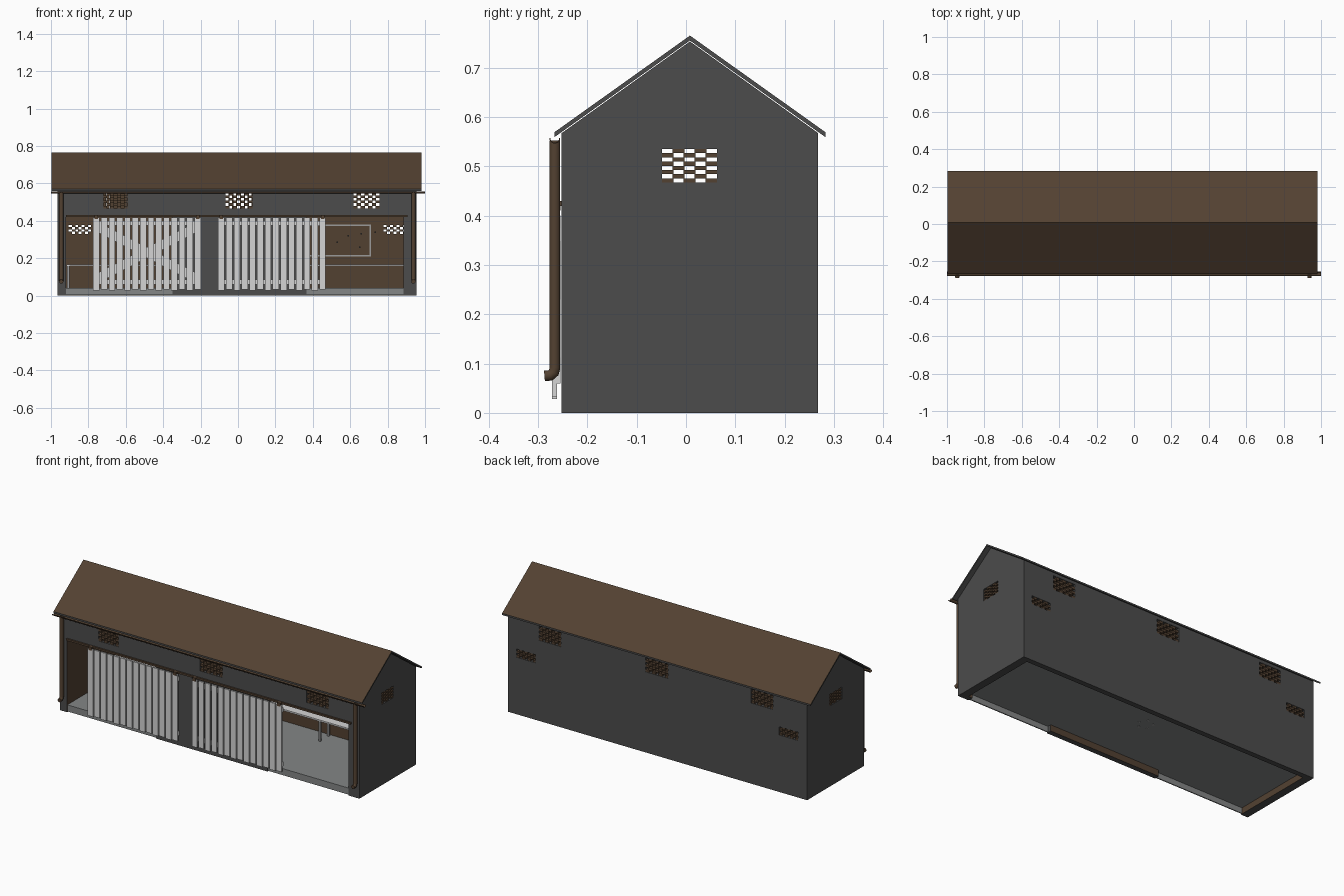
import bpy, bmesh, math
from mathutils import Matrix, Vector

if "Cube" in bpy.data.objects:
    bpy.data.objects.remove(bpy.data.objects["Cube"])

def mat(name, r, g, b):
    m = bpy.data.materials.new(name)
    m.diffuse_color = (r, g, b, 1)
    m.use_nodes = True
    m.node_tree.nodes["Principled BSDF"].inputs["Base Color"].default_value = m.diffuse_color
    return m

GREY = mat("dark grey", 0.072, 0.072, 0.072)
BROWN = mat("brown", 0.086, 0.053, 0.031)
WHITE = mat("pale paint", 0.66, 0.66, 0.66)
CONCRETE = mat("concrete", 0.23, 0.24, 0.24)
STEEL = mat("steel grey", 0.33, 0.33, 0.33)

def finish(name, bm, *mats):
    bmesh.ops.recalc_face_normals(bm, faces=bm.faces)
    me = bpy.data.meshes.new(name)
    bm.to_mesh(me)
    bm.free()
    for m in mats:
        me.materials.append(m)
    ob = bpy.data.objects.new(name, me)
    bpy.context.collection.objects.link(ob)
    return ob

def add_box(bm, x0, x1, y0, y1, z0, z1):
    m = Matrix.Translation(((x0+x1)/2, (y0+y1)/2, (z0+z1)/2)) @ Matrix.Diagonal((x1-x0, y1-y0, z1-z0, 1))
    bmesh.ops.create_cube(bm, size=1, matrix=m)

def boxes(name, material, items):
    bm = bmesh.new()
    for b in items:
        add_box(bm, *b)
    return finish(name, bm, material)

def tube(name, pts, r, material):
    cu = bpy.data.curves.new(name, 'CURVE')
    cu.dimensions = '3D'
    cu.bevel_depth, cu.bevel_resolution, cu.use_fill_caps = r, 3, True
    s = cu.splines.new('POLY')
    s.points.add(len(pts) - 1)
    for p, c in zip(s.points, pts):
        p.co = (*c, 1)
    cu.materials.append(material)
    ob = bpy.data.objects.new(name, cu)
    bpy.context.collection.objects.link(ob)
    return ob

def wall(name, along_x, u0, u1, z1, d_out, d_in, holes, top=None, cuts=()):
    """Wall with rectangular holes (u0, u1, z0, z1); inner face is lined brown."""
    us = sorted({u0, u1, *cuts, *[h[0] for h in holes], *[h[1] for h in holes]})
    zs = sorted({0.0, z1, *[h[2] for h in holes], *[h[3] for h in holes]})
    bm = bmesh.new()
    cache = {}
    def v(i, j, s):
        if (i, j, s) not in cache:
            z = top(us[i]) if top and j == len(zs) - 1 else zs[j]
            d = (d_out, d_in)[s]
            cache[i, j, s] = bm.verts.new((us[i], d, z) if along_x else (d, us[i], z))
        return cache[i, j, s]
    def solid(i, j):
        if not (0 <= i < len(us) - 1 and 0 <= j < len(zs) - 1):
            return False
        u, z = (us[i] + us[i+1]) / 2, (zs[j] + zs[j+1]) / 2
        return not any(h[0] < u < h[1] and h[2] < z < h[3] for h in holes)
    for i in range(len(us) - 1):
        for j in range(len(zs) - 1):
            if not solid(i, j):
                continue
            c = [(i, j), (i+1, j), (i+1, j+1), (i, j+1)]
            for s in (0, 1):
                bm.faces.new([v(*p, s) for p in c]).material_index = s
            for k, (di, dj) in enumerate(((0, -1), (1, 0), (0, 1), (-1, 0))):
                if not solid(i + di, j + dj):
                    a, b = c[k], c[(k+1) % 4]
                    bm.faces.new([v(*a, 0), v(*b, 0), v(*b, 1), v(*a, 1)])
    return finish(name, bm, GREY, BROWN)

def vent(name, along_x, hole, d0, d1, cols, rows):
    """Chequered hit-and-miss brickwork filling a hole."""
    a, b, z0, z1 = hole
    du, dz = (b - a) / cols, (z1 - z0) / rows
    items = []
    for i in range(cols):
        for j in range(rows):
            if (i + j) % 2 == 0:
                u, z = a + i*du, z0 + j*dz
                ends = (u - du*0.04, u + du*1.04)
                dep = (d0, d1)
                items.append((*(ends + dep if along_x else dep + ends), z, z + dz))
    boxes(name, BROWN, items)

# walls
L, R, F, B, T = -0.965, 0.955, -0.252, 0.268, 0.045
APEX = 0.008
HV = (0.467, 0.548)
front_vents = [(-0.72, -0.59, *HV), (-0.067, 0.078, *HV), (0.617, 0.757, *HV)]
back_vents = [(-0.747, -0.606, *HV), (-0.072, 0.073, *HV), (0.615, 0.757, *HV)]
low_vents = [(-0.905, -0.785, 0.33, 0.378), (0.778, 0.9, 0.33, 0.378)]
gable_vent = (-0.049, 0.063, 0.467, 0.535)
openings = [(L+T, -0.35, 0.0, 0.425), (0.366, 0.885, 0.0, 0.425)]
wall("front_wall", True, L+T, R-T, 0.567, F, F+0.03, front_vents + openings)
wall("back_wall", True, L+T, R-T, 0.567, B, B-0.03, back_vents + low_vents)
slope = lambda y: 0.753 - 0.714 * abs(y - APEX)
for name, d0, d1 in (("left_gable", L, L+T), ("right_gable", R, R-T)):
    wall(name, False, F, B, 0.75, d0, d1, [gable_vent], slope, (APEX,))
    vent(name + "_vent", False, gable_vent, min(d0, d1) + .002, max(d0, d1) - .002, 5, 8)
for h in front_vents:
    vent("front_vent", True, h, F+.002, F+.028, 7, 6)
for h in back_vents:
    vent("back_vent", True, h, B-.028, B-.002, 7, 6)
for h in low_vents:
    vent("low_back_vent", True, h, B-.028, B-.002, 7, 4)

# roof: brown covering on top, grey verges and underside
bm = bmesh.new()
prof = [(-0.267, 0.569), (APEX, 0.765), (0.283, 0.569), (0.283, 0.559), (APEX, 0.755), (-0.267, 0.559)]
ra, rb = [[bm.verts.new((x, *p)) for p in prof] for x in (-0.997, 0.982)]
for i in range(6):
    k = (i + 1) % 6
    bm.faces.new([ra[i], ra[k], rb[k], rb[i]])
for r in (ra, rb):
    bm.faces.new([r[0], r[1], r[4], r[5]])
    bm.faces.new([r[1], r[2], r[3], r[4]])
bmesh.ops.recalc_face_normals(bm, faces=bm.faces)
for f in bm.faces:
    f.material_index = 1 if f.normal.z > 0.3 else 0
finish("roof", bm, GREY, BROWN)

# half-round gutter
bm = bmesh.new()
arc = [(math.pi + math.pi * i / 8) for i in range(9)]
ring = [(0.011*math.cos(a), 0.011*math.sin(a)) for a in arc]
ring += [(0.009*math.cos(a), 0.009*math.sin(a)) for a in reversed(arc)]
ga, gb = [[bm.verts.new((x, -0.266 + y, 0.557 + z)) for y, z in ring] for x in (-1.0, 1.0)]
n = len(ring)
for i in range(n):
    k = (i + 1) % n
    bm.faces.new([ga[i], ga[k], gb[k], gb[i]])
for g in (ga, gb):
    for i in range(8):
        bm.faces.new([g[i], g[i+1], g[n-2-i], g[n-1-i]])
finish("gutter", bm, BROWN)

# downpipes with a kicked-out shoe
for x in (-0.945, 0.938):
    tube("downpipe", [(x, -0.266, 0.552), (x, -0.266, 0.092), (x, -0.268, 0.082),
                      (x, -0.275, 0.076), (x, -0.287, 0.075)], 0.0115, BROWN)

# floor slab with threshold faces in the two openings
boxes("floor", CONCRETE, [(L+T, R-T, F+.004, B-.03, 0.036, 0.042)] +
      [(o[0], o[1], F+.002, F+.008, 0.004, 0.042) for o in openings])

# sliding door rail
boxes("door_rail", BROWN, [(-0.92, 0.905, -0.262, F, 0.42, 0.43)])

# slatted sliding doors
for name, x0 in (("left_door", -0.778), ("right_door", -0.11)):
    step, x1 = 0.583 / 14, x0 + 0.583
    bm = bmesh.new()
    for i in range(14):
        a = x0 + i * step + 0.004
        add_box(bm, a, a + step - 0.008, -0.272, -0.262, 0.028 + 0.004*(i % 2), 0.418)
    for z in (0.06, 0.375):
        add_box(bm, x0 + .004, x1 - .004, -0.262, -0.254, z, z + 0.025)
    if name == "left_door":
        for (za, zb) in ((0.375, 0.085), (0.085, 0.375)):
            ang = math.atan2(zb - za, 0.56)
            m = (Matrix.Translation((x0 + 0.2915, -0.258, 0.23)) @ Matrix.Rotation(-ang, 4, 'Y')
                 @ Matrix.Diagonal((0.61, 0.007, 0.05, 1)))
            bmesh.ops.create_cube(bm, size=1, matrix=m)
    finish(name, bm, WHITE)
    boxes(name + "_hangers", BROWN, [(x - .01, x + .01, -0.274, -0.254, 0.41, 0.43)
                                     for x in (x0 + 0.02, x1 - 0.02)])

# long workbench along the back wall
boxes("workbench_top", WHITE, [(-0.918, 0.905, 0.137, 0.236, 0.158, 0.167)])
boxes("workbench_legs", STEEL, [(x - .006, x + .006, y - .006, y + .006, 0.04, 0.16)
                                for x in (-0.908, -0.46, -0.02, 0.425, 0.895) for y in (0.144, 0.222)])

# framed tool board with pegs
bx0, bx1, bz0, bz1, by = 0.35, 0.712, 0.208, 0.38, B - 0.03
boxes("tool_board_frame", STEEL, [
    (bx0, bx1, by - .008, by, bz0, bz0 + .008), (bx0, bx1, by - .008, by, bz1 - .008, bz1),
    (bx0, bx0 + .008, by - .008, by, bz0, bz1), (bx1 - .008, bx1, by - .008, by, bz0, bz1)])
boxes("tool_board_pegs", GREY, [(x - .004, x + .004, by - .012, by, z - .004, z + .004)
      for x, z in ((.44, .3), (.53, .285), (.59, .32), (.65, .26), (.66, .33), (.735, .34))])

# stool with five feet
bm = bmesh.new()
def disc(x, y, z0, z1, r):
    bmesh.ops.create_cone(bm, cap_ends=True, segments=16, radius1=r, radius2=r, depth=z1 - z0,
                          matrix=Matrix.Translation((x, y, (z0 + z1) / 2)))
disc(0, 0.09, 0.13, 0.142, 0.035)
disc(0, 0.09, 0.05, 0.13, 0.006)
for i in range(5):
    a = math.tau * i / 5
    x, y = 0.04 * math.cos(a), 0.09 + 0.04 * math.sin(a)
    disc(x, y, 0.034, 0.05, 0.006)
    m = (Matrix.Translation((x / 2, (y + 0.09) / 2, 0.053)) @ Matrix.Rotation(a, 4, 'Z')
         @ Matrix.Diagonal((0.045, 0.008, 0.006, 1)))
    bmesh.ops.create_cube(bm, size=1, matrix=m)
finish("stool", bm, STEEL)
